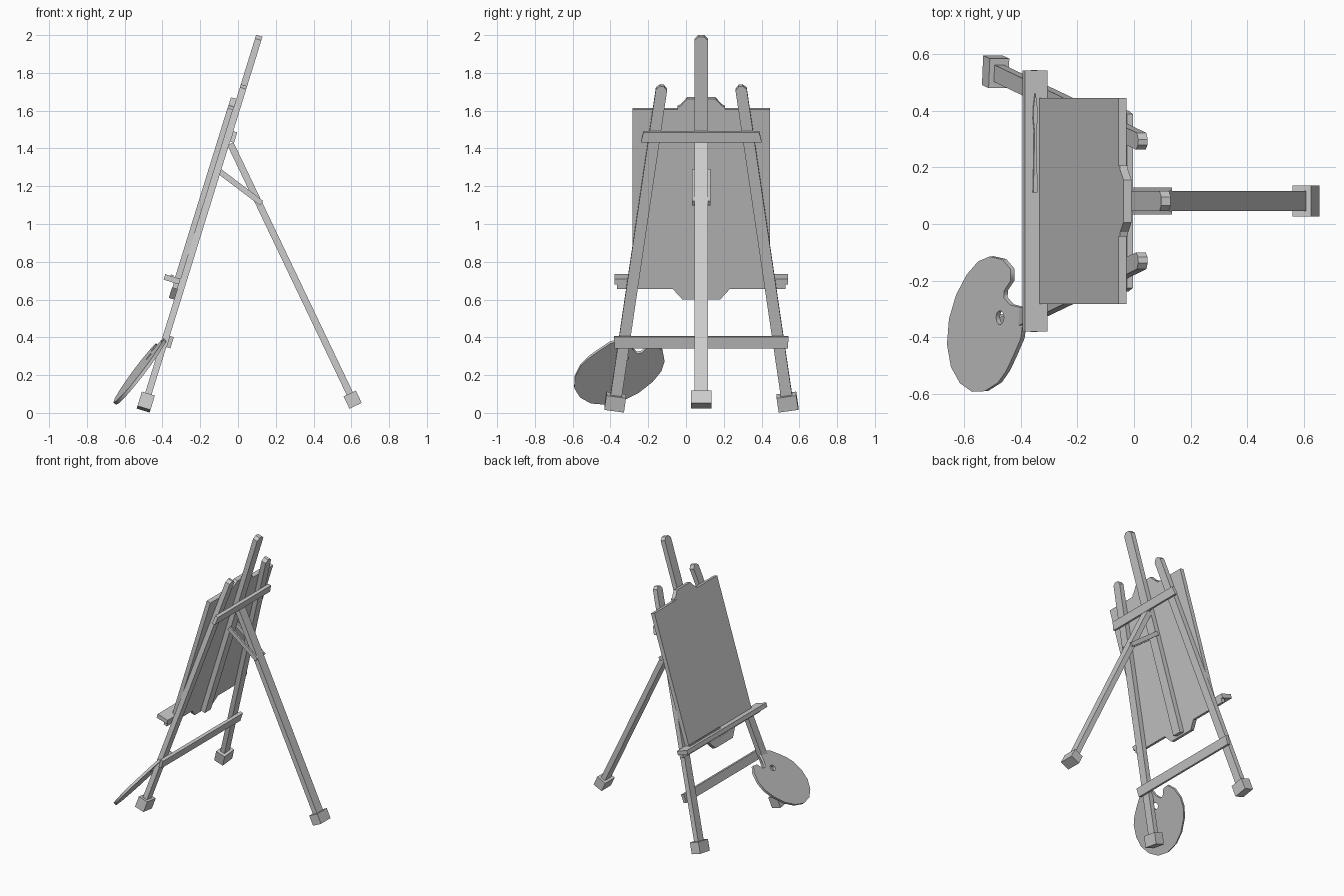
import bpy, bmesh, math
from mathutils import Matrix, Vector

cube = bpy.data.objects.get("Cube")
if cube:
    bpy.data.objects.remove(cube, do_unlink=True)

GREY = (0.6, 0.6, 0.6, 1)
mat = bpy.data.materials.new("plain grey")
mat.use_nodes = True
mat.diffuse_color = GREY
mat.node_tree.nodes["Principled BSDF"].inputs["Base Color"].default_value = GREY

MID = 0.081                      # y of the symmetry plane
LEAN = math.atan(0.31)


def frame(a, b, origin):
    a, b = Vector(a), Vector(b)
    m = Matrix((a, b, a.cross(b))).transposed().to_4x4()
    m.translation = origin
    return m


# leaning frame: across, up the slope, towards the back
EASEL = frame((0, 1, 0), (math.sin(LEAN), 0, math.cos(LEAN)), (-0.506, MID, 0))
# side frame: x, z, depth along -y
SIDE = frame((1, 0, 0), (0, 0, 1), (0, MID, 0))


def add(name, mesh, matrix):
    ob = bpy.data.objects.new(name, mesh)
    mesh.materials.clear()
    mesh.materials.append(mat)
    ob.matrix_world = matrix
    bpy.context.collection.objects.link(ob)
    return ob


def prism(name, pts, d0, d1, matrix):
    """Extrude a flat outline from depth d0 to d1."""
    bm = bmesh.new()
    face = bm.faces.new([bm.verts.new((x, y, d0)) for x, y in pts])
    top = bmesh.ops.extrude_face_region(bm, geom=[face])["geom"]
    verts = [g for g in top if isinstance(g, bmesh.types.BMVert)]
    bmesh.ops.translate(bm, verts=verts, vec=(0, 0, d1 - d0))
    bmesh.ops.recalc_face_normals(bm, faces=bm.faces)
    mesh = bpy.data.meshes.new(name)
    bm.to_mesh(mesh)
    bm.free()
    return add(name, mesh, matrix)


def beam(name, p, q, width, d0, d1, matrix, cut=0):
    """Straight bar from p to q; cut chamfers the corners at q."""
    p, q = Vector(p), Vector(q)
    along = (q - p).normalized()
    side = Vector((-along.y, along.x)) * width / 2
    pts = [p - side, q - side, q + side, p + side]
    if cut:
        inner = side * (1 - 2 * cut / width)
        pts[1:3] = [q - side - along * cut, q - inner, q + inner, q + side - along * cut]
    return prism(name, pts, d0, d1, matrix)


def block(name, half, v0, v1, d0, d1, half_top=None):
    t = half if half_top is None else half_top
    return prism(name, [(-half, v0), (half, v0), (t, v1), (-t, v1)], d0, d1, EASEL)


# front legs with block feet
T = 0.0175
for s, label in ((1, "left"), (-1, "right")):
    foot, top = Vector((s * 0.456, 0.06)), Vector((s * 0.208, 1.815))
    along = (top - foot).normalized()
    beam("front_leg_" + label, foot, top, 0.06, -T, T, EASEL, 0.02)
    beam("front_foot_" + label, foot - along * 0.04, foot + along * 0.04,
         0.105, -0.036, 0.036, EASEL)

# centre mast and cross rails
beam("mast", (0, 0.635), (0, 2.09), 0.07, -T, T, EASEL, 0.02)
block("upper_rail", 0.32, 1.51, 1.567, T, 0.04, 0.307)
block("lower_rail", 0.458, 0.37, 0.432, T, 0.04, 0.462)

# canvas and its holders
block("canvas", 0.363, 0.737, 1.676, -0.0475, -T)
block("ledge", 0.46, 0.707, 0.737, -0.102, -T)
block("ledge_support", 0.445, 0.68, 0.707, -0.045, -T)
block("lower_clamp", 0.10, 0.623, 0.68, -0.047, -T, 0.15)
clamp = [(0.125, 1.66), (0.125, 1.69), (0.11, 1.695), (0.075, 1.735)]
prism("upper_clamp", clamp + [(-x, y) for x, y in reversed(clamp)], -0.047, -T, EASEL)

# brush lying on the ledge
LEDGE = EASEL @ frame((1, 0, 0), (0, 0, 1), (0, 0.737, 0))
brush = [(0.03, 0.008), (0.15, 0.005), (0.25, 0.004), (0.29, 0.008), (0.33, 0.007), (0.38, 0.001)]
outline = brush + [(x, -y) for x, y in reversed(brush)]
prism("brush", [(x, y - 0.065) for x, y in outline], -0.008, 0, LEDGE)

# rear strut, foot and folding brace
hinge, heel = Vector((-0.04, 1.425)), Vector((0.607, 0.07))
axis = (heel - hinge).normalized()
beam("rear_strut", hinge, heel, 0.036, -0.035, 0.035, SIDE)
beam("rear_foot", heel - axis * 0.036, heel + axis * 0.036, 0.072, -0.055, 0.055, SIDE)
for s, label in ((1, "right"), (-1, "left")):
    beam("brace_" + label, (-0.1, 1.28), (0.125, 1.11), 0.03, s * 0.035, s * 0.048, SIDE)
beam("brace_pin", (0.103, 1.126), (0.118, 1.115), 0.015, -0.045, 0.045, SIDE)

# palette: flat outline with a thumb hole, propped against the right leg
rim = [(-.51, -.115), (-.465, -.125), (-.435, -.16), (-.435, -.2), (-.458, -.235),
       (-.46, -.26), (-.438, -.285), (-.4, -.295), (-.39, -.335), (-.4, -.405),
       (-.428, -.47), (-.452, -.52), (-.48, -.56), (-.527, -.59), (-.572, -.592),
       (-.614, -.562), (-.646, -.505), (-.66, -.425), (-.653, -.335), (-.628, -.25),
       (-.59, -.178), (-.55, -.132)]
hole = [(-.473 + .014 * math.cos(i * math.pi / 5), -.33 + .025 * math.sin(i * math.pi / 5))
        for i in range(10)]
normal = Vector((-1.23, -.14, 1)).normalized()
across = Vector((0, 1, .14)).normalized()
plane = frame(across, normal.cross(across), (-.525, -.355, .926 - 1.23 * .525 - .14 * .355))
to_plane = plane.inverted()
curve = bpy.data.curves.new("palette_outline", "CURVE")
curve.dimensions = "2D"
curve.fill_mode = "BOTH"
curve.extrude = 0.009
for loop in (rim, hole):
    spline = curve.splines.new("POLY")
    spline.points.add(len(loop) - 1)
    spline.use_cyclic_u = True
    for point, (x, y) in zip(spline.points, loop):
        local = to_plane @ Vector((x, y, .926 + 1.23 * x + .14 * y))
        point.co = (local.x, local.y, 0, 1)
helper = bpy.data.objects.new("palette_outline", curve)
bpy.context.collection.objects.link(helper)
bpy.context.view_layer.update()
graph = bpy.context.evaluated_depsgraph_get()
mesh = bpy.data.meshes.new_from_object(helper.evaluated_get(graph))
bpy.data.objects.remove(helper, do_unlink=True)
add("palette", mesh, plane @ Matrix.Translation((0, 0, -0.009)))
